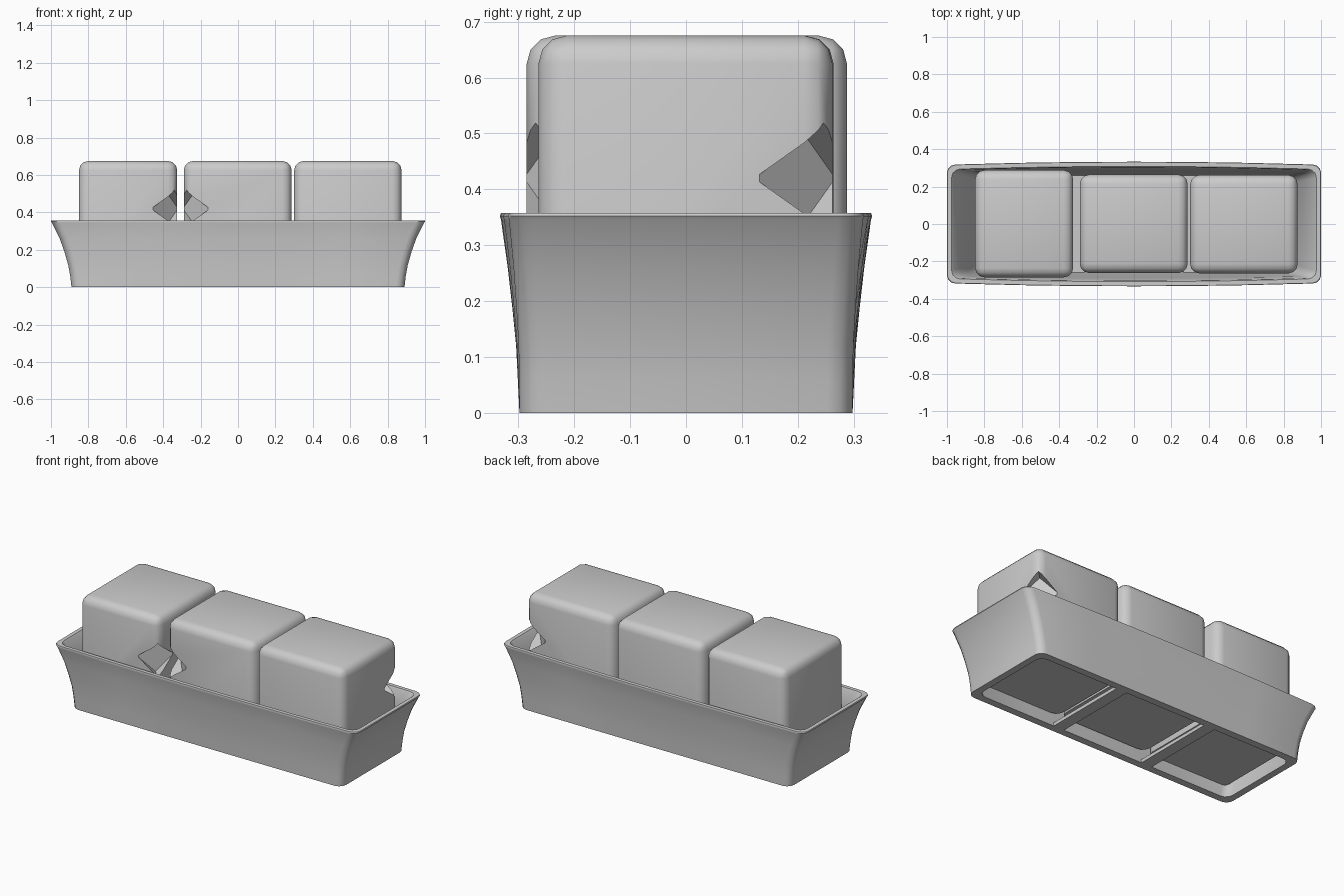
import bpy, bmesh
from math import cos, sin, pi, radians
from mathutils import Matrix, Vector

if "Cube" in bpy.data.objects:
    bpy.data.objects.remove(bpy.data.objects["Cube"])


def finish(bm, name, angle=35):
    bmesh.ops.recalc_face_normals(bm, faces=bm.faces)
    me = bpy.data.meshes.new(name)
    bm.to_mesh(me)
    bm.free()
    ob = bpy.data.objects.new(name, me)
    bpy.context.collection.objects.link(ob)
    bpy.ops.object.select_all(action='DESELECT')
    ob.select_set(True)
    bpy.context.view_layer.objects.active = ob
    if angle:
        bpy.ops.object.shade_smooth_by_angle(angle=radians(angle))
    return ob


def box(bm, x0, x1, y0, y1, z0, z1):
    m = Matrix.Translation(((x0 + x1) / 2, (y0 + y1) / 2, (z0 + z1) / 2))
    bmesh.ops.create_cube(bm, size=1, matrix=m @ Matrix.Diagonal((x1 - x0, y1 - y0, z1 - z0, 1)))


# Tray: rounded, slightly bulging rectangles lofted up the outside and down the inside
def ring(bm, a, b, z, r, bulge):
    pts = []
    for sx, sy, start in ((1, 1, 0), (-1, 1, 90), (-1, -1, 180), (1, -1, 270)):
        for k in range(4):
            t = radians(start + 30 * k)
            pts.append((sx * (a - r) + r * cos(t), sy * (b - r) + r * sin(t)))
        if sx == sy:
            pts += [(sx * a * f, sy * b) for f in (0.6, 0.3, 0, -0.3, -0.6)]
    # long sides run between the corner pairs above
    return [bm.verts.new((x, y * (1 - bulge * (x / a) ** 2), z)) for x, y in pts]


bm = bmesh.new()
outer = [(.890, .298, 0), (.897, .301, .06), (.908, .304, .12), (.928, .311, .19),
         (.953, .319, .26), (.995, .331, .345), (1.0, .333, .352), (.998, .331, .358)]
inner = [(.975, .308, .358), (.968, .303, .35), (.925, .290, .26), (.90, .282, .19),
         (.875, .272, .10), (.85, .255, 0)]
rings = [ring(bm, a, b, z, .045, .05 * z / .36) for a, b, z in outer + inner]
n = len(rings[0])
for i in range(len(rings)):
    lo, hi = rings[i], rings[(i + 1) % len(rings)]
    for j in range(n):
        bm.faces.new((lo[j], lo[(j + 1) % n], hi[(j + 1) % n], hi[j]))
finish(bm, "tray")

# Cross bars in the underside
for i, x in enumerate((-.30, .30)):
    bm = bmesh.new()
    box(bm, x - .035, x + .035, -.262, .262, 0, .02)
    finish(bm, f"tray_bar_{i + 1}", 0)

# Blocks: rounded except at the base; diamond chips bitten from some vertical edges
blocks = [("left_block", -.85, -.325, -.285, .288, (1, -1)),
          ("middle_block", -.29, .287, -.262, .264, (-1, -1)),
          ("right_block", .30, .875, -.264, .262, (1, 1))]
for name, x0, x1, y0, y1, (sx, sy) in blocks:
    bm = bmesh.new()
    box(bm, x0, x1, y0, y1, .08, .675)
    edges = [e for e in bm.edges if max(v.co.z for v in e.verts) > .5]
    bmesh.ops.bevel(bm, geom=edges, offset=.05, segments=3, profile=.5, affect='EDGES')
    ob = finish(bm, name)

    # chip cutter: a cube turned on edge, pointing in along the corner diagonal
    out = Vector((sx, sy, 0)).normalized()
    corner = Vector((x1 if sx > 0 else x0, y1 if sy > 0 else y0, .42))
    rot = out.to_track_quat('X', 'Z').to_matrix().to_4x4()
    bm = bmesh.new()
    bmesh.ops.create_cube(bm, size=.14, matrix=Matrix.Translation(corner - out * .022)
                          @ rot @ Matrix.Rotation(pi / 4, 4, 'X'))
    cutter = finish(bm, "chip_cutter", 0)
    cutter.hide_render = True
    mod = ob.modifiers.new("chip", 'BOOLEAN')
    mod.operation = 'DIFFERENCE'
    mod.solver = 'EXACT'
    mod.object = cutter
    # bake the cut before removing the cutter
    dg = bpy.context.evaluated_depsgraph_get()
    me = bpy.data.meshes.new_from_object(ob.evaluated_get(dg))
    ob.modifiers.clear()
    ob.data = me
    bpy.data.objects.remove(cutter)
    bpy.ops.object.select_all(action='DESELECT')
    ob.select_set(True)
    bpy.context.view_layer.objects.active = ob
    bpy.ops.object.shade_smooth_by_angle(angle=radians(35))
